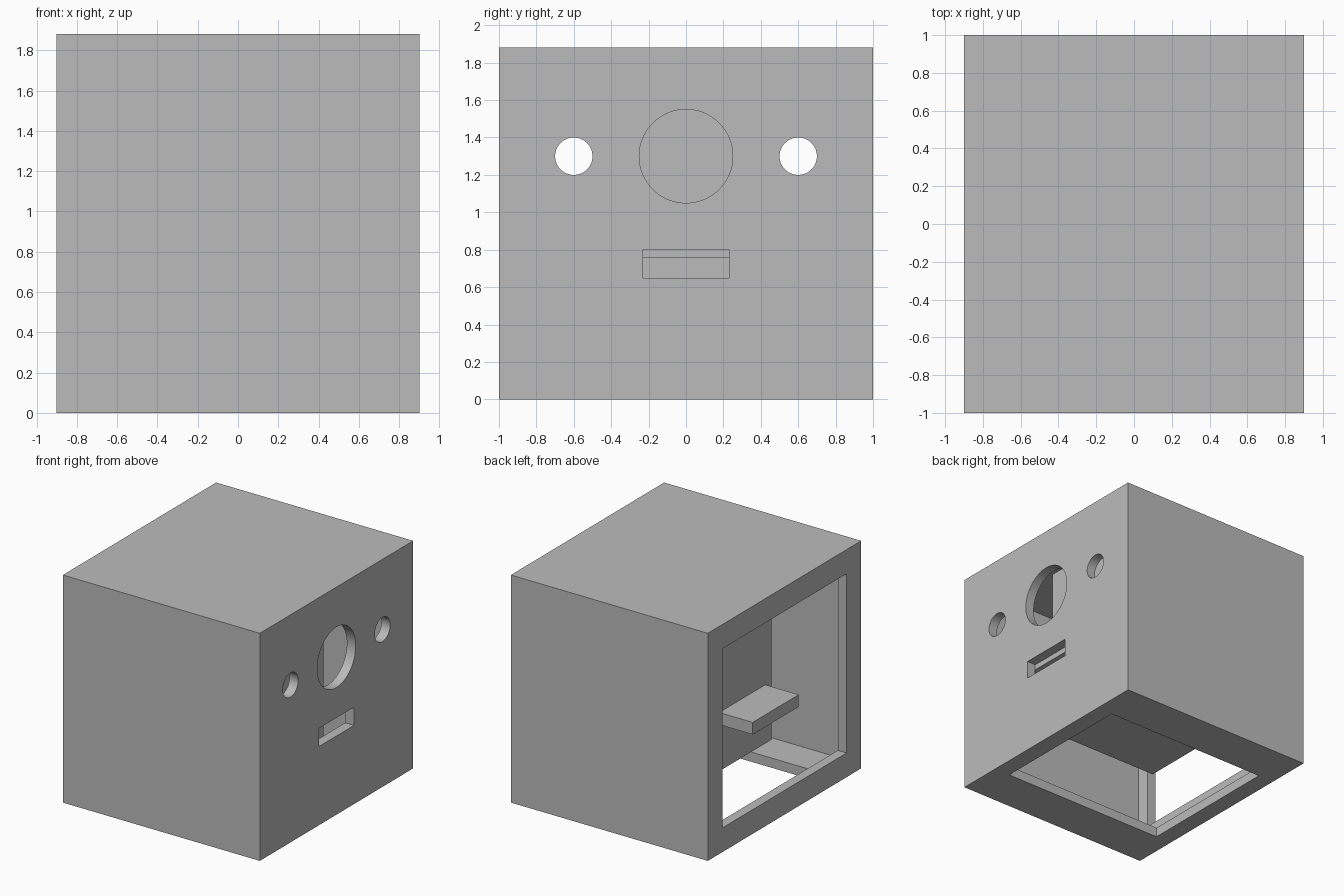
import bpy
import bmesh
from mathutils import Matrix, Vector

if "Cube" in bpy.data.objects:
    bpy.data.objects.remove(bpy.data.objects["Cube"], do_unlink=True)

# Single grey material
grey = bpy.data.materials.new("plain_grey")
grey.use_nodes = True
color = (0.5, 0.5, 0.5, 1)
grey.diffuse_color = color
grey.node_tree.nodes["Principled BSDF"].inputs["Base Color"].default_value = color

W, D, H = 0.9, 1.0, 1.88   # half width, half depth, height
T = 0.08                   # wall thickness


def add_object(name, bm):
    mesh = bpy.data.meshes.new(name)
    bm.to_mesh(mesh)
    bm.free()
    obj = bpy.data.objects.new(name, mesh)
    mesh.materials.append(grey)
    bpy.context.collection.objects.link(obj)
    return obj


def box(name, low, high):
    low, high = Vector(low), Vector(high)
    bm = bmesh.new()
    place = Matrix.Translation((low + high) / 2) @ Matrix.Diagonal((*(high - low), 1))
    bmesh.ops.create_cube(bm, size=1, matrix=place)
    return add_object(name, bm)


def round_cutter(name, y, z, radius):
    bm = bmesh.new()
    place = Matrix.Translation((W - T / 2, y, z)) @ Matrix.Rotation(1.5707963, 4, 'Y')
    bmesh.ops.create_cone(bm, cap_ends=True, segments=64, radius1=radius,
                          radius2=radius, depth=0.2, matrix=place)
    return add_object(name, bm)


# Outer case and everything cut out of it
case = box("case", (-W, -D, 0), (W, D, H))
cutters = [
    box("cavity_cutter", (T - W, T - D, T), (W - T, D - T, H - T)),
    box("side_opening_cutter", (-W - 0.1, -0.81, 0.2), (-W + 0.15, 0.81, 1.68)),
    box("base_opening_cutter", (-0.755, -0.625, -0.1), (0.755, 0.625, 0.15)),
    box("slot_cutter", (W - 0.15, -0.23, 0.65), (W + 0.1, 0.23, 0.8)),
    round_cutter("large_hole_cutter", 0, 1.3, 0.25),
    round_cutter("small_hole_cutter_left", 0.6, 1.3, 0.1),
    round_cutter("small_hole_cutter_right", -0.6, 1.3, 0.1),
]
for cutter in cutters:
    cut = case.modifiers.new(cutter.name, 'BOOLEAN')
    cut.operation = 'DIFFERENCE'
    cut.solver = 'EXACT'
    cut.object = cutter

# Bake the cuts, then drop the cutters
bpy.context.view_layer.update()
evaluated = case.evaluated_get(bpy.context.evaluated_depsgraph_get())
cut_mesh = bpy.data.meshes.new_from_object(evaluated)
case.modifiers.clear()
case.data = cut_mesh
for cutter in cutters:
    bpy.data.objects.remove(cutter, do_unlink=True)

# Inner block hung from the ceiling by a mount
box("inner_block", (-0.514, -0.384, 0.37), (0.514, 0.384, 1.667))
box("ceiling_mount", (-0.514, -0.384, 1.667), (0.514, 0.384, H - T))

# Shelves sticking out of both ends of the block
for side, name in ((-1, "shelf_right"), (1, "shelf_left")):
    ends = sorted((side * 0.514, side * (W - T)))
    box(name, (ends[0], -0.3, 0.755), (ends[1], 0.3, 0.855))
